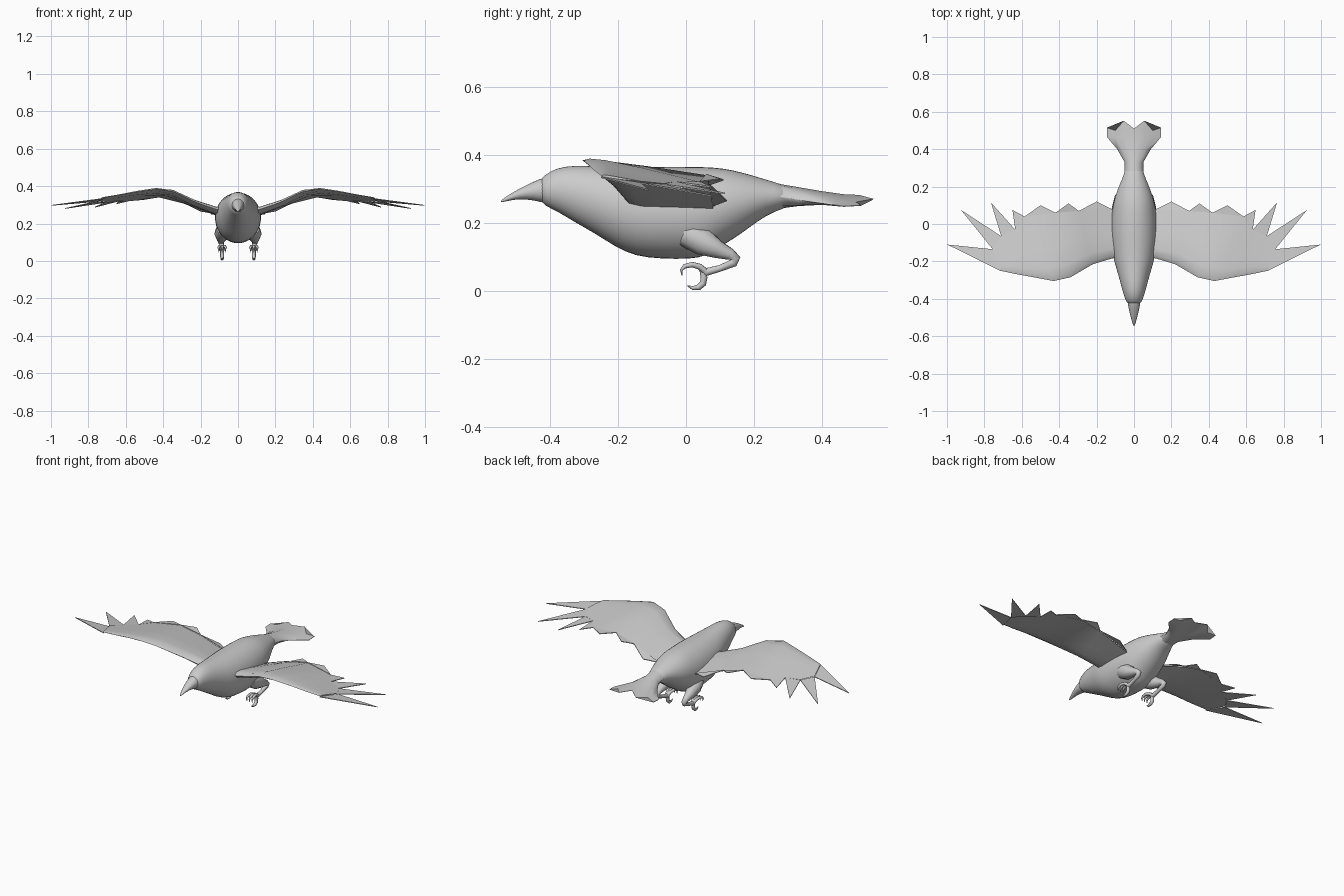
import bpy, math

if "Cube" in bpy.data.objects:
    bpy.data.objects.remove(bpy.data.objects["Cube"])

def make(name, verts, faces, angle=60, subsurf=0, mirror=False):
    me = bpy.data.meshes.new(name)
    me.from_pydata(verts, [], faces)
    ob = bpy.data.objects.new(name, me)
    bpy.context.collection.objects.link(ob)
    bpy.ops.object.select_all(action='DESELECT')
    ob.select_set(True)
    bpy.context.view_layer.objects.active = ob
    bpy.ops.object.mode_set(mode='EDIT')
    bpy.ops.mesh.select_all(action='SELECT')
    bpy.ops.mesh.normals_make_consistent(inside=False)
    bpy.ops.object.mode_set(mode='OBJECT')
    bpy.ops.object.shade_smooth_by_angle(angle=math.radians(angle))
    if mirror:
        ob.modifiers.new("mirror", 'MIRROR')
    if subsurf:
        m = ob.modifiers.new("subsurf", 'SUBSURF')
        m.levels = m.render_levels = subsurf
    return ob

def loft(name, rings, n, **kw):
    """Skin closed rings of n points each, capped at both ends."""
    verts = [p for r in rings for p in r]
    faces = [(a*n+i, a*n+(i+1) % n, (a+1)*n+(i+1) % n, (a+1)*n+i)
             for a in range(len(rings)-1) for i in range(n)]
    faces += [tuple(range(n)), tuple(range(len(verts)-n, len(verts)))]
    return make(name, verts, faces, **kw)

def oval_loft(name, sections, n=20):
    """Sections are (y, top z, bottom z, half width)."""
    rings = []
    for y, t, b, w in sections:
        rings.append([(w*math.cos(2*math.pi*i/n), y,
                       (t+b)/2 + (t-b)/2*math.sin(2*math.pi*i/n)) for i in range(n)])
    return loft(name, rings, n, subsurf=1)

def lerp_table(tab, x):
    for (x0, z0), (x1, z1) in zip(tab, tab[1:]):
        if x <= x1:
            return z0 + (z1-z0)*(x-x0)/(x1-x0)
    return tab[-1][1]

# Body and head
oval_loft("body", [
    (-.43, .328, .268, .03), (-.415, .343, .25, .043), (-.38, .364, .235, .055),
    (-.33, .371, .203, .07), (-.27, .369, .17, .085), (-.21, .367, .13, .105),
    (-.15, .367, .10, .118), (-.07, .368, .093, .125), (.01, .368, .092, .125),
    (.06, .367, .10, .12), (.11, .363, .135, .112), (.16, .352, .165, .098),
    (.21, .337, .205, .078), (.26, .321, .235, .056), (.31, .307, .248, .042)])

# Beak
oval_loft("beak", [
    (-.39, .345, .25, .04), (-.43, .332, .262, .034), (-.47, .313, .27, .026),
    (-.505, .294, .269, .016), (-.53, .278, .264, .009), (-.546, .266, .26, .002)], 12)

# Tail fan: thick at the root, flattening into pointed feathers
fr = [-1, -.7, -.38, 0, .38, .7, 1]
rear = {1: (.145, .515), .7: (.10, .50), .38: (.055, .552), 0: (0, .51)}
rows = [(.27, .05, .036), (.33, .05, .026), (.40, .09, .014), (.465, .145, .005)]
rings = []
for k, (y, w, h) in enumerate(rows):
    mid = lambda f: .279 - .03*abs(f)*k/3
    arc = lambda f: h*math.sqrt(max(0, 1-f*f)) + .001
    rings.append([(w*f, y, mid(f)+arc(f)) for f in fr] +
                 [(w*f, y, mid(f)-arc(f)) for f in reversed(fr)])
end = [(math.copysign(rear[abs(f)][0], f) if f else 0, rear[abs(f)][1], .283-.03*abs(f)) for f in fr]
rings.append(end + [(x, y, z-.002) for x, y, z in reversed(end)])
loft("tail", rings, 14, angle=50)

# Wings: aerofoil panel from leading edge to feather notches, plus feather tips
height = [(0, .285), (.05, .293), (.12, .305), (.2, .325), (.3, .368), (.36, .388),
          (.42, .394), (.5, .385), (.7, .35), (1, .328)]
lead = [(.05, -.17), (.12, -.185), (.22, -.215), (.34, -.285), (.43, -.305),
        (.535, -.285), (.63, -.268), (.715, -.25)]
notch = [(.05, .07), (.12, .08), (.295, .07), (.42, .06), (.585, .04),
         (.635, -.03), (.71, -.065), (.755, -.135)]
tips = [(.2, .12), (.35, .11), (.5, .10), (.65, .075), (.765, .115), (.925, .075)]
def wing_z(x, y):
    return lerp_table(height, x) - .12*(y+.3)
profile = [(0, 0), (.06, .5), (.2, .7), (.5, .5), (1, .05)]
loop = [(v, t) for v, t in profile] + [(v, -t) for v, t in reversed(profile[1:])]
rings = []
for i, (a, b) in enumerate(zip(lead, notch)):
    thick = .032 - .0037*i
    ring = []
    for v, t in loop:
        x, y = a[0]+(b[0]-a[0])*v, a[1]+(b[1]-a[1])*v
        ring.append((x, y, wing_z(x, y) + t*thick - .5*thick))
    rings.append(ring)
loft("wings", rings, len(loop), angle=50, mirror=True)

verts, faces = [], []
def feather(a, tip, b):
    """Thin pointed blade: overlaps the panel slightly at its base."""
    s = len(verts)
    for dz in (0, -.004):
        for x, y in (a, tip, b):
            verts.append((x, y, wing_z(x, y) - .006 + dz))
    faces.extend([(s, s+1, s+2), (s+3, s+5, s+4), (s, s+3, s+4, s+1),
                  (s+1, s+4, s+5, s+2), (s+2, s+5, s+3, s)])
for a, t, b in zip(notch[1:], tips, notch[2:]):
    feather(a, t, b)
feather(notch[-1], (.998, -.11), lead[-1])
make("wing_feathers", verts, faces, angle=30, mirror=True)

# Legs and claws: tapered tubes of (x, y, z, radius)
def tube(name, pts, res=3):
    cu = bpy.data.curves.new(name, 'CURVE')
    cu.dimensions = '3D'
    cu.bevel_depth, cu.bevel_resolution, cu.use_fill_caps = 1, res, True
    sp = cu.splines.new('POLY')
    sp.points.add(len(pts)-1)
    for p, (x, y, z, r) in zip(sp.points, pts):
        p.co, p.radius = (x, y, z, 1), r
    ob = bpy.data.objects.new(name, cu)
    bpy.context.collection.objects.link(ob)
    bpy.ops.object.select_all(action='DESELECT')
    ob.select_set(True)
    bpy.context.view_layer.objects.active = ob
    bpy.ops.object.convert(target='MESH')
    bpy.ops.object.shade_smooth_by_angle(angle=math.radians(60))

for side, s in (("left", 1), ("right", -1)):
    tube(side + "_leg", [(s*x, y, z, r) for x, y, z, r in [
        (.075, .0, .17, .04), (.085, .05, .145, .042), (.09, .095, .122, .027),
        (.09, .13, .108, .018), (.089, .146, .096, .015), (.088, .14, .083, .013),
        (.086, .10, .067, .010), (.085, .055, .055, .012)]])
    for k in (-1, 0, 1):
        tube(f"{side}_front_toe_{k+2}", [(s*(.085+k*dx), y, z, r) for dx, y, z, r in [
            (.002, .06, .055, .010), (.009, .04, .072, .009), (.015, .018, .078, .008),
            (.018, -.004, .073, .007), (.018, -.014, .062, .004), (.017, -.012, .046, .001)]], 2)
    tube(side + "_hind_toe", [(s*.085, y, z, r) for y, z, r in [
        (.05, .06, .010), (.053, .04, .010), (.05, .022, .010),
        (.037, .011, .009), (.02, .009, .006), (.003, .016, .001)]], 2)
